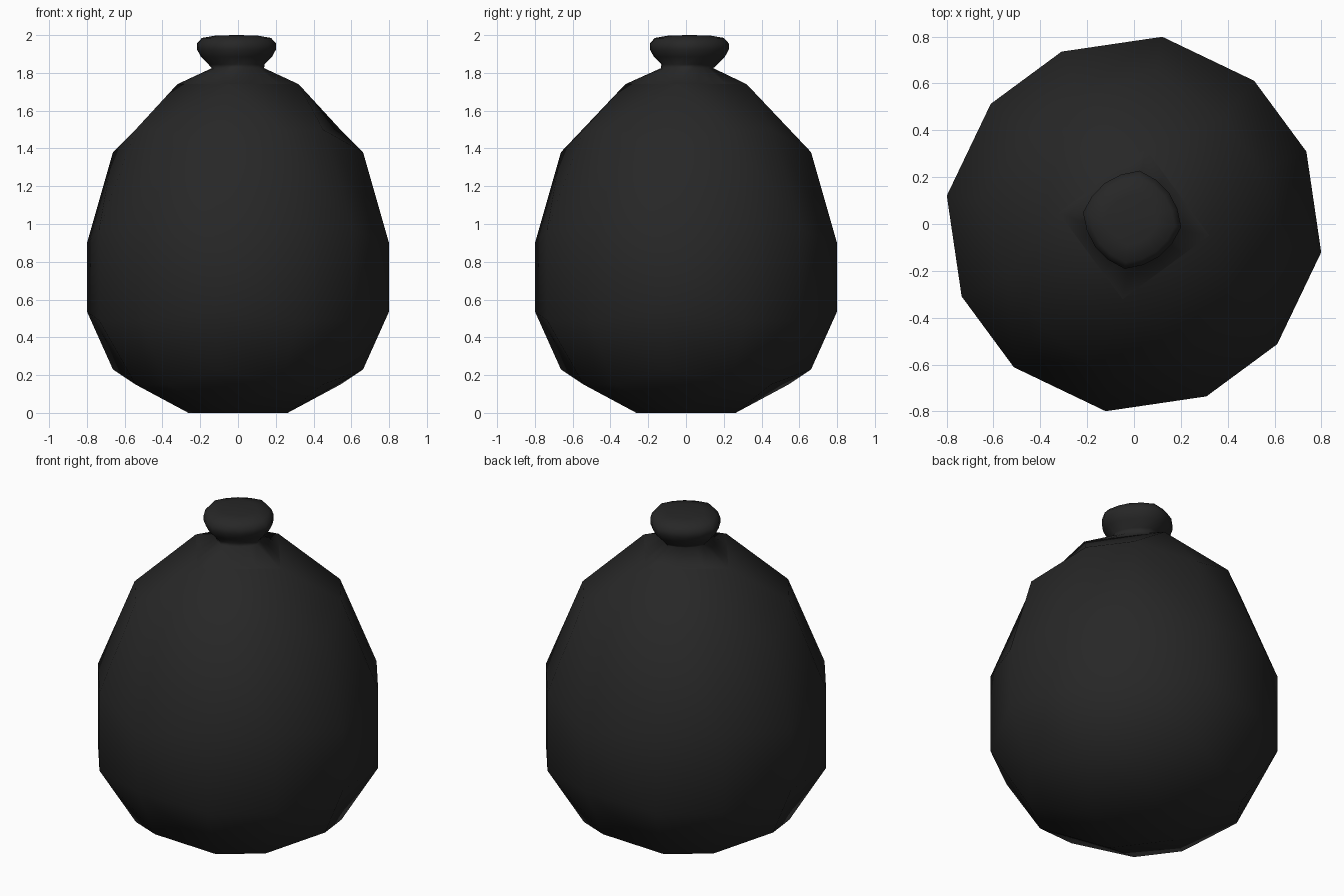
import bpy, bmesh, math

if "Cube" in bpy.data.objects:
    bpy.data.objects.remove(bpy.data.objects["Cube"])

TURN = math.radians(36.4)      # rotation of the rounded cube about z
CORNER = TURN + math.pi / 4

mat = bpy.data.materials.new("black")
mat.diffuse_color = (0.02, 0.02, 0.02, 1)
mat.use_nodes = True
mat.node_tree.nodes["Principled BSDF"].inputs["Base Color"].default_value = mat.diffuse_color

def finish(bm, name):
    bmesh.ops.recalc_face_normals(bm, faces=bm.faces)
    me = bpy.data.meshes.new(name)
    bm.to_mesh(me)
    bm.free()
    me.materials.append(mat)
    for p in me.polygons:
        p.use_smooth = True
    ob = bpy.data.objects.new(name, me)
    bpy.context.collection.objects.link(ob)
    return ob

# Unit sphere height -> sack height
HEIGHTS = [(-0.946, 0.0), (-0.697, 0.15), (-0.577, 0.23), (-0.169, 0.535),
           (0.169, 0.90), (0.577, 1.38), (0.697, 1.50), (0.946, 1.74)]

def sack_height(z):
    z = max(HEIGHTS[0][0], min(HEIGHTS[-1][0], z))
    for (a, za), (b, zb) in zip(HEIGHTS, HEIGHTS[1:]):
        if z <= b:
            return za + (zb - za) * (z - a) / (b - a)
    return HEIGHTS[-1][1]

# Body: low-poly rounded cube stretched to an egg, open under the neck
bm = bmesh.new()
bmesh.ops.create_cube(bm, size=2)
bmesh.ops.subdivide_edges(bm, edges=bm.edges[:], cuts=2, use_grid_fill=True)
top = max(bm.faces, key=lambda f: f.calc_center_median().z
          - f.calc_center_median().xy.length)
bmesh.ops.delete(bm, geom=[top], context='FACES_ONLY')
for v in bm.verts:
    c = [math.copysign(0.242, k) if abs(k) < 0.9 else k for k in v.co]
    n = math.sqrt(sum(k * k for k in c))
    x, y, z = (k / n for k in c)
    r = 0.82 * math.hypot(x, y)
    if z > 0.9:
        r = 0.325
    a = math.atan2(y, x) + TURN
    v.co = (r * math.cos(a), r * math.sin(a), sack_height(z))
finish(bm, "sack_body")

# Neck and tied top: rings as (radius at corner, height, squareness)
RINGS = [(0.325, 1.74, 1.0), (0.14, 1.825, 0.35), (0.15, 1.845, 0.3),
         (0.19, 1.885, 0.27), (0.212, 1.925, 0.27), (0.212, 1.955, 0.27),
         (0.185, 1.985, 0.27), (0.11, 1.998, 0.27)]
SIDES = 16
bm = bmesh.new()
loops = []
for r, z, sq in RINGS:
    ox, oy = (-0.008, 0.018) if z > 1.84 else (0, 0.006 if z > 1.8 else 0)
    ring = []
    for i in range(SIDES):
        a = 2 * math.pi * i / SIDES
        flat = math.cos(math.pi / 4) / math.cos(a % (math.pi / 2) - math.pi / 4)
        k = r * (1 + sq * (flat - 1))
        ring.append(bm.verts.new((ox + k * math.cos(a + CORNER),
                                  oy + k * math.sin(a + CORNER), z)))
    loops.append(ring)
for lo, hi in zip(loops, loops[1:]):
    for i in range(SIDES):
        j = (i + 1) % SIDES
        bm.faces.new((lo[i], lo[j], hi[j], hi[i]))
tip = bm.verts.new((-0.008, 0.018, 2.0))
for i in range(SIDES):
    bm.faces.new((loops[-1][i], loops[-1][(i + 1) % SIDES], tip))
finish(bm, "tied_neck")
